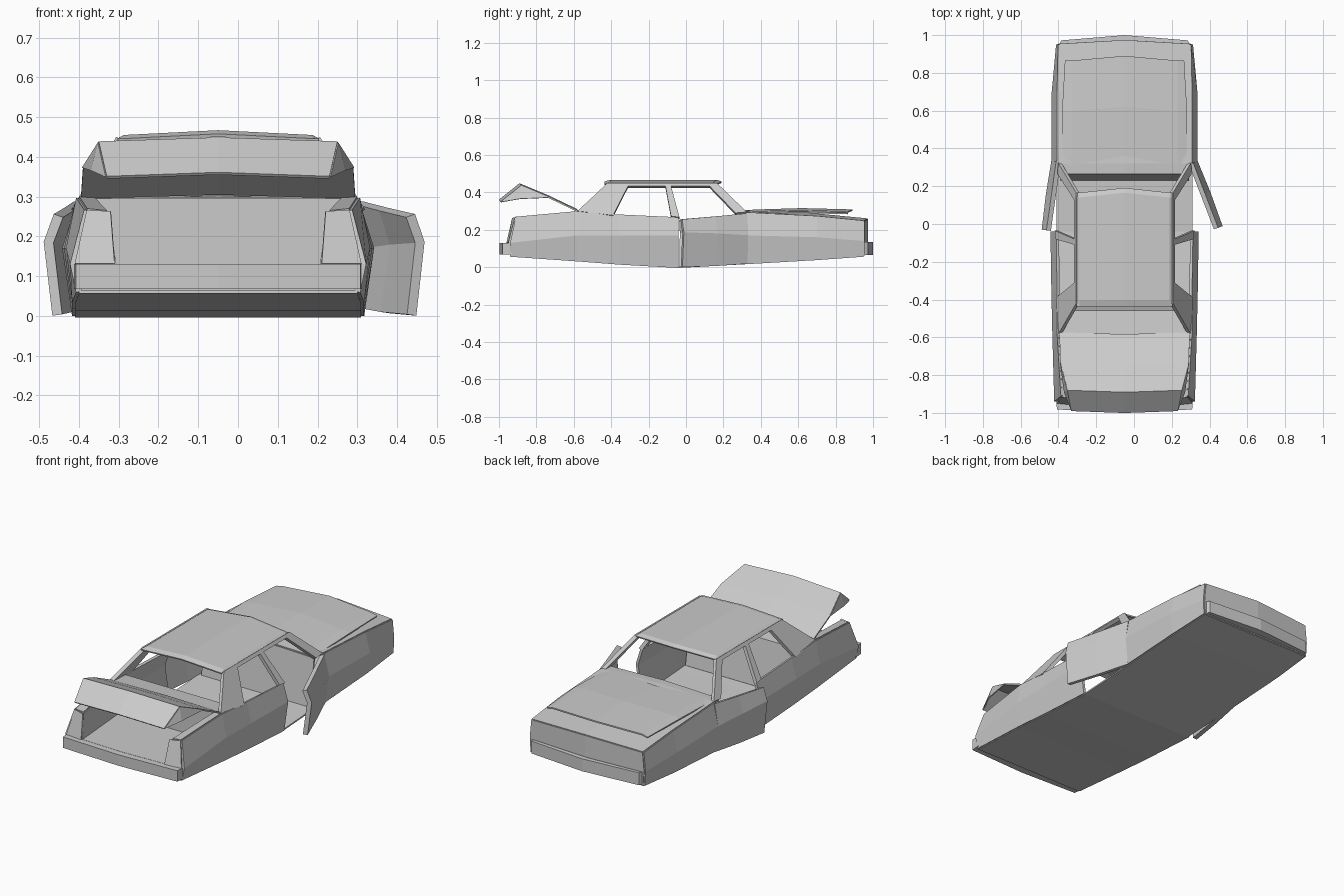
import bpy, bmesh
from math import radians
from mathutils import Vector, Matrix

if "Cube" in bpy.data.objects:
    bpy.data.objects.remove(bpy.data.objects["Cube"])

CX = -0.05  # centre line of the body
grey = bpy.data.materials.new("body_grey")
grey.use_nodes = True
grey.diffuse_color = (0.6, 0.6, 0.6, 1)
grey.node_tree.nodes["Principled BSDF"].inputs["Base Color"].default_value = (0.6, 0.6, 0.6, 1)


def panel(name, polys, thick=0.0, mirror=True, matrix=None):
    """Sheet metal from polygons given relative to the centre line."""
    bm = bmesh.new()
    sides = (1, -1) if mirror else (1,)
    for poly in polys:
        for s in sides:
            pts = [Vector((s * p[0], p[1], p[2])) for p in poly]
            if matrix:
                pts = [matrix @ p for p in pts]
            bm.faces.new([bm.verts.new(p) for p in (pts if s > 0 else pts[::-1])])
    bmesh.ops.remove_doubles(bm, verts=bm.verts, dist=0.0005)
    bmesh.ops.recalc_face_normals(bm, faces=bm.faces)
    me = bpy.data.meshes.new(name)
    bm.to_mesh(me)
    bm.free()
    me.materials.append(grey)
    ob = bpy.data.objects.new(name, me)
    ob.location.x = CX
    bpy.context.collection.objects.link(ob)
    if thick:
        mod = ob.modifiers.new("thickness", "SOLIDIFY")
        mod.thickness = thick
        mod.offset = 0
    return ob


def strips(rows):
    """Quads between neighbouring rows of points."""
    return [(a[i], a[i + 1], b[i + 1], b[i])
            for a, b in zip(rows, rows[1:]) for i in range(len(a) - 1)]


# Body sections: y, bottom z and half width, crease z and half width, shoulder z and half width
sections = [(-.94, .06, .35, .13, .365, .265, .33),
            (-.58, .035, .36, .17, .375, .295, .35),
            (-.36, .018, .36, .17, .38, .28, .35),
            (-.04, .0, .36, .17, .385, .265, .355),
            (.32, .02, .36, .17, .38, .29, .35),
            (.70, .042, .36, .16, .378, .27, .35),
            (.95, .06, .35, .14, .355, .245, .345)]
rings = [[(0, y, zb), (hb, y, zb), (hc, y, zc), (hs, y, zs)]
         for y, zb, hb, zc, hc, zs, hs in sections]
rings[0][3] = (.33, -.91, .265)

# Underbody, rear quarters and front fenders
panel("underbody", strips([r[:2] for r in rings]), 0.008)
panel("rear_quarters", strips([r[1:] for r in rings[:4]]), 0.015)
panel("front_fenders", strips([r[1:] for r in rings[4:]]), 0.015)

# Engine deck with a slight centre ridge, and the nose below it
deck = [[r[3], (0, r[3][1] + dy, r[3][2] + .012)] for r, dy in zip(rings[4:], (.0, .01, .02))]
cowl = [(.34, .27, .288), (0, .27, .298)]
panel("engine_deck", strips([cowl] + deck), 0.008)
tip = deck[-1][1]
panel("nose", [(rings[-1][3], tip, (0, .97, .14), rings[-1][2]),
               (rings[-1][2], (0, .97, .14), (0, .95, .06), rings[-1][1])], 0.008)
panel("firewall", [((.34, .27, .285), (0, .27, .295), (0, .235, .02), (.34, .235, .02))], 0.01)


# Bumpers
def bumper(name, outline, z0, z1):
    lower = [(x, y, z0) for x, y in outline]
    upper = [(x, y, z1) for x, y in outline]
    panel(name, [lower, upper] + strips([lower, upper]))


bumper("front_bumper", [(0, .93), (.355, .93), (.335, .972), (0, 1.0)], .065, .135)
bumper("rear_bumper", [(0, -.93), (.362, -.93), (.358, -.982), (0, -.997)], .068, .13)

# Open boot: tail panels, rims, inner walls, floor and bulkhead
panel("tail_panels", [((.36, -.945, .13), (.26, -.955, .13), (.27, -.925, .262), rings[0][3])], 0.01)
panel("boot_rims", [(rings[0][3], (.28, -.91, .26), (.31, -.58, .292), rings[1][3])], 0.01)
panel("boot_walls", [((.28, -.91, .26), (.26, -.955, .13), (.29, -.58, .13), (.31, -.58, .292))], 0.008)
panel("boot_floor", [((0, -.96, .128), (.30, -.95, .128), (.30, -.58, .128), (0, -.58, .128))], 0.006)
panel("rear_bulkhead", [((0, -.58, .295), (.35, -.58, .295), (.36, -.58, .05), (0, -.58, .05))], 0.008)

# Rear shelf and seat back
panel("rear_shelf", strips([[(0, y, z), (h, y, z)] for y, z, h in
                            ((-.58, .295, .35), (-.46, .285, .345), (-.42, .03, .345))]), 0.008)


# Cabin pillars lie on the inward slope between shoulder and roof
def pillar(name, outline):
    panel(name, [[(.35 - (z - .28) * .62, y, z) for y, z in outline]], 0.02)


pillar("rear_pillars", [(-.58, .295), (-.42, .445), (-.31, .43), (-.39, .272)])
pillar("centre_pillars", [(-.08, .268), (-.11, .43), (-.08, .43), (-.035, .262)])
pillar("windscreen_pillars", [(.325, .29), (.165, .445), (.125, .43), (.265, .285)])
pillar("roof_rails", [(-.42, .445), (.165, .445), (.125, .428), (-.31, .428)])

# Roof with a lowered lip all round
roof = []
for y, lip in ((-.435, 1), (-.405, 0), (.14, 0), (.165, 1)):
    bow = .025 if y > 0 else 0
    z = .442 if lip else .451
    roof.append([(0, y + bow, z + .012), (.237, y, z), (.252, y, .442)])
panel("roof", strips(roof), 0.008)

# Bonnet, slightly raised at the front
bonnet = [[(0, y + dy, z + .01), (.28, y, z), (h, y, z - .008)]
          for y, dy, z, h in ((.31, .05, .294, .33), (.60, .02, .302, .33), (.865, .025, .295, .315))]
panel("bonnet", strips(bonnet), 0.008)

# Boot lid standing open, with its rear flap and side returns
lid = [[(0, y, z + .01), (h, y + .01, z)]
       for y, z, h in ((-.585, .298, .345), (-.74, .372, .34), (-.89, .435, .30), (-.998, .348, .28))]
panel("boot_lid", strips(lid), 0.008)
panel("boot_lid_returns", [(lid[1][1], lid[2][1], (.318, -.89, .365)),
                           (lid[2][1], lid[3][1], (.318, -.89, .365))], 0.006)

# Front doors swung open about their front edge
door = [[(-.02, 0, .02), (0, 0, .17), (-.025, 0, .285)],
        [(-.02, -.18, .008), (.004, -.18, .18), (-.025, -.18, .268)],
        [(-.022, -.37, .002), (0, -.37, .185), (-.025, -.37, .252)]]
for name, side, hinge_y, angle in (("left_door", 1, .33, 21), ("right_door", -1, .335, 8)):
    swing = (Matrix.Translation((side * .375, hinge_y, 0)) @ Matrix.Rotation(radians(side * angle), 4, 'Z')
             @ Matrix.Diagonal((side, 1, 1, 1)))
    panel(name, strips(door), 0.025, False, swing)
